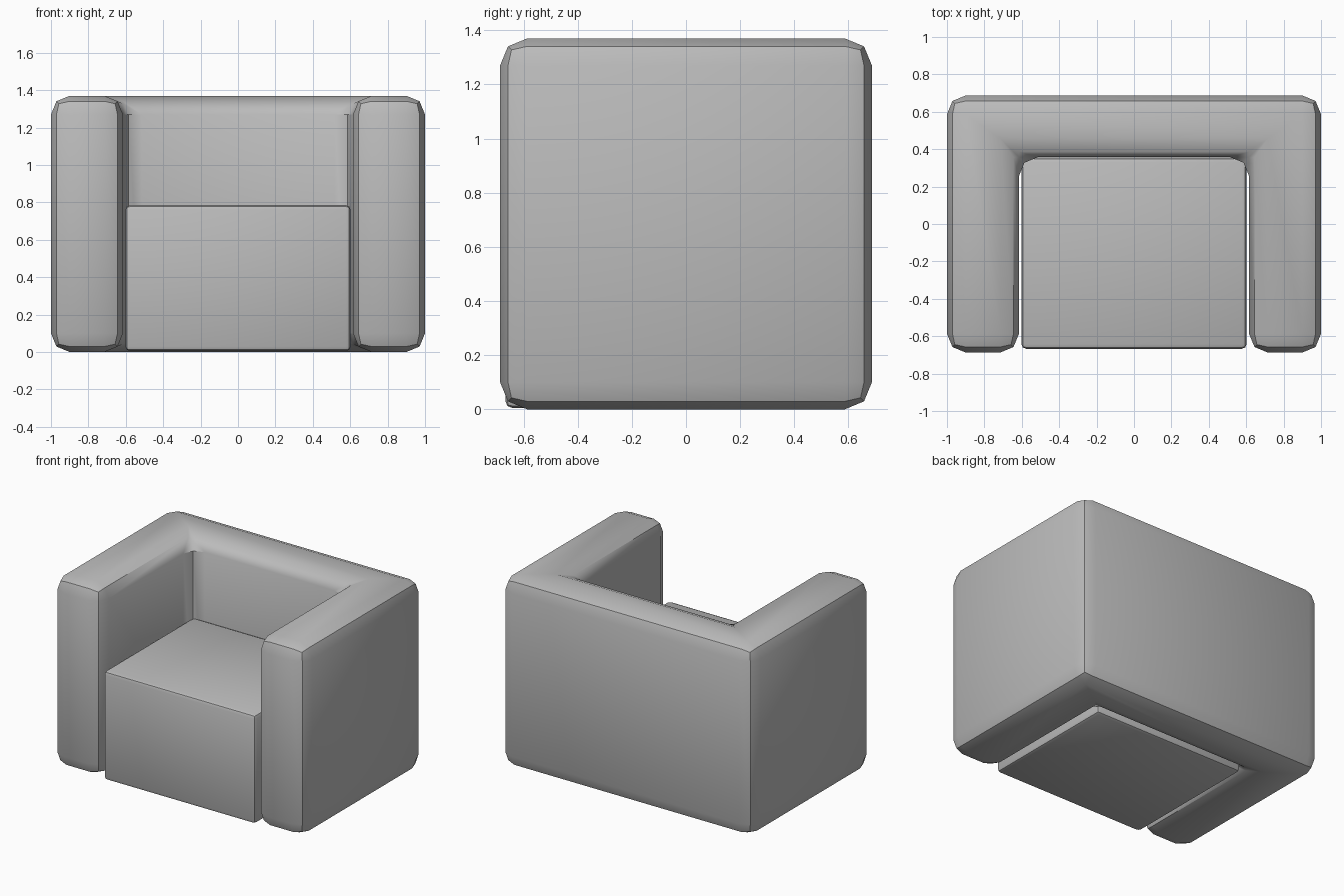
import bpy
import bmesh

if "Cube" in bpy.data.objects:
    bpy.data.objects.remove(bpy.data.objects["Cube"], do_unlink=True)

# Single upholstery colour
fabric = bpy.data.materials.new("grey_fabric")
fabric.use_nodes = True
GREY = (0.5, 0.5, 0.5, 1)
fabric.diffuse_color = GREY
fabric.node_tree.nodes["Principled BSDF"].inputs["Base Color"].default_value = GREY


def padded_block(name, outline, bottom, top, bevel):
    """Extrude a plan outline upward and soften all of its edges."""
    bm = bmesh.new()
    base = bm.faces.new([bm.verts.new((x, y, bottom)) for x, y in outline])
    ext = bmesh.ops.extrude_face_region(bm, geom=[base], use_keep_orig=True)
    verts = [g for g in ext["geom"] if isinstance(g, bmesh.types.BMVert)]
    bmesh.ops.translate(bm, verts=verts, vec=(0, 0, top - bottom))
    bmesh.ops.recalc_face_normals(bm, faces=bm.faces)
    mesh = bpy.data.meshes.new(name)
    bm.to_mesh(mesh)
    bm.free()
    mesh.materials.append(fabric)
    obj = bpy.data.objects.new(name, mesh)
    bpy.context.collection.objects.link(obj)

    mod = obj.modifiers.new("soft_edges", 'BEVEL')
    mod.width = bevel
    mod.segments = 2
    mod.limit_method = 'ANGLE'
    bpy.ops.object.select_all(action='DESELECT')
    obj.select_set(True)
    bpy.context.view_layer.objects.active = obj
    bpy.ops.object.modifier_apply(modifier=mod.name)
    bpy.ops.object.shade_smooth_by_angle(angle=0.6)
    return obj


# Arms and backrest as one U-shaped shell
W, D, H = 1.0, 0.687, 1.37
IN_X, IN_Y = 0.615, 0.357
right_half = [(-IN_X, IN_Y), (-IN_X, -D), (-W, -D), (-W, D)]
left_half = [(-x, y) for x, y in reversed(right_half)]
padded_block("arms_and_backrest", right_half + left_half, 0, H, 0.1)

# Seat block between the arms
SX, FRONT, BACK = 0.602, -0.667, 0.355
seat = [(-SX, FRONT), (SX, FRONT), (SX, BACK), (-SX, BACK)]
padded_block("seat", seat, 0.005, 0.785, 0.025)
